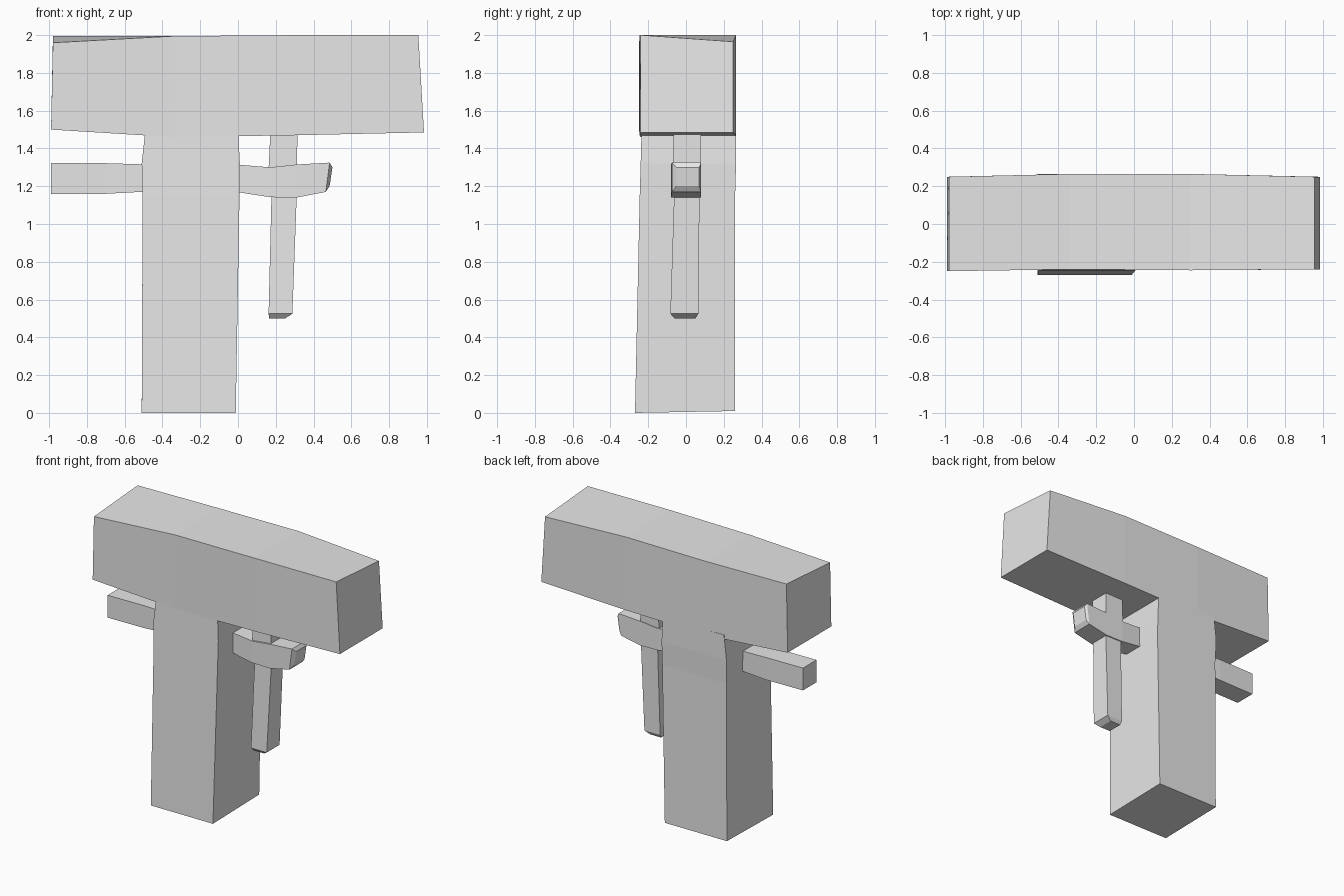
import bpy
import bmesh

cube = bpy.data.objects.get("Cube")
if cube:
    bpy.data.objects.remove(cube, do_unlink=True)

grey = bpy.data.materials.new("plain grey")
grey.use_nodes = True
grey.diffuse_color = (0.8, 0.8, 0.8, 1)
grey.node_tree.nodes["Principled BSDF"].inputs["Base Color"].default_value = (0.8, 0.8, 0.8, 1)


def loft(name, axis, stations):
    """Four-sided beam through rectangles (position, low a, high a, low b, high b, lean).
    Along x, a is y and b is z; along z, a is x and b is y.
    The lean moves the high-b edge along the axis."""
    bm = bmesh.new()
    rings = []
    for p, a0, a1, b0, b1, lean in stations:
        ring = []
        for a, b in ((a0, b0), (a1, b0), (a1, b1), (a0, b1)):
            q = p + (lean if b == b1 else 0)
            ring.append(bm.verts.new((q, a, b) if axis == "x" else (a, b, q)))
        rings.append(ring)
    for low, high in zip(rings, rings[1:]):
        for i in range(4):
            j = (i + 1) % 4
            bm.faces.new((low[i], low[j], high[j], high[i]))
    bm.faces.new(rings[0])
    bm.faces.new(rings[-1])
    bmesh.ops.recalc_face_normals(bm, faces=bm.faces[:])
    mesh = bpy.data.meshes.new(name)
    bm.to_mesh(mesh)
    bm.free()
    mesh.materials.append(grey)
    obj = bpy.data.objects.new(name, mesh)
    bpy.context.collection.objects.link(obj)
    return obj


# Long top block, slightly swollen along its length
head = loft("top_block", "x", [
    (-0.99, -0.25, 0.25, 1.5, 1.98, 0.01),
    (-0.34, -0.24, 0.265, 1.46, 1.995, 0),
    (0.3, -0.245, 0.265, 1.47, 2.0, 0),
    (0.985, -0.24, 0.25, 1.485, 1.985, -0.03),
])
# Uneven upper corners at the two ends
for v in head.data.vertices:
    if v.co.z > 1.9 and abs(v.co.x) > 0.9:
        v.co.z += 0.015 if v.co.x * v.co.y < 0 else -0.02

# Main upright
loft("upright", "z", [
    (0, -0.51, -0.012, -0.27, 0.26, 0.01),
    (1.15, -0.505, 0.008, -0.245, 0.26, 0),
    (1.32, -0.51, 0.01, -0.24, 0.265, 0),
    (1.5, -0.49, 0, -0.235, 0.265, 0),
])

# Side bar
loft("side_bar", "x", [
    (-0.99, -0.08, 0.075, 1.16, 1.322, 0),
    (-0.7, -0.075, 0.08, 1.16, 1.322, 0),
    (-0.48, -0.075, 0.075, 1.172, 1.315, 0),
])

# Small crosspiece with its hanging rod and upper peg
loft("crosspiece", "x", [
    (-0.01, -0.07, 0.07, 1.17, 1.315, 0),
    (0.17, -0.08, 0.08, 1.142, 1.3, 0),
    (0.31, -0.08, 0.08, 1.14, 1.315, 0),
    (0.465, -0.075, 0.08, 1.17, 1.325, 0.02),
    (0.485, -0.05, 0.07, 1.2, 1.3, 0.015),
])
loft("hanging_rod", "z", [
    (0.5, 0.165, 0.25, -0.06, 0.05, 0),
    (0.525, 0.162, 0.288, -0.083, 0.065, 0),
    (1.18, 0.178, 0.312, -0.062, 0.072, 0),
])
loft("upper_peg", "z", [
    (1.25, 0.16, 0.31, -0.07, 0.075, 0),
    (1.5, 0.172, 0.316, -0.065, 0.08, 0),
])
